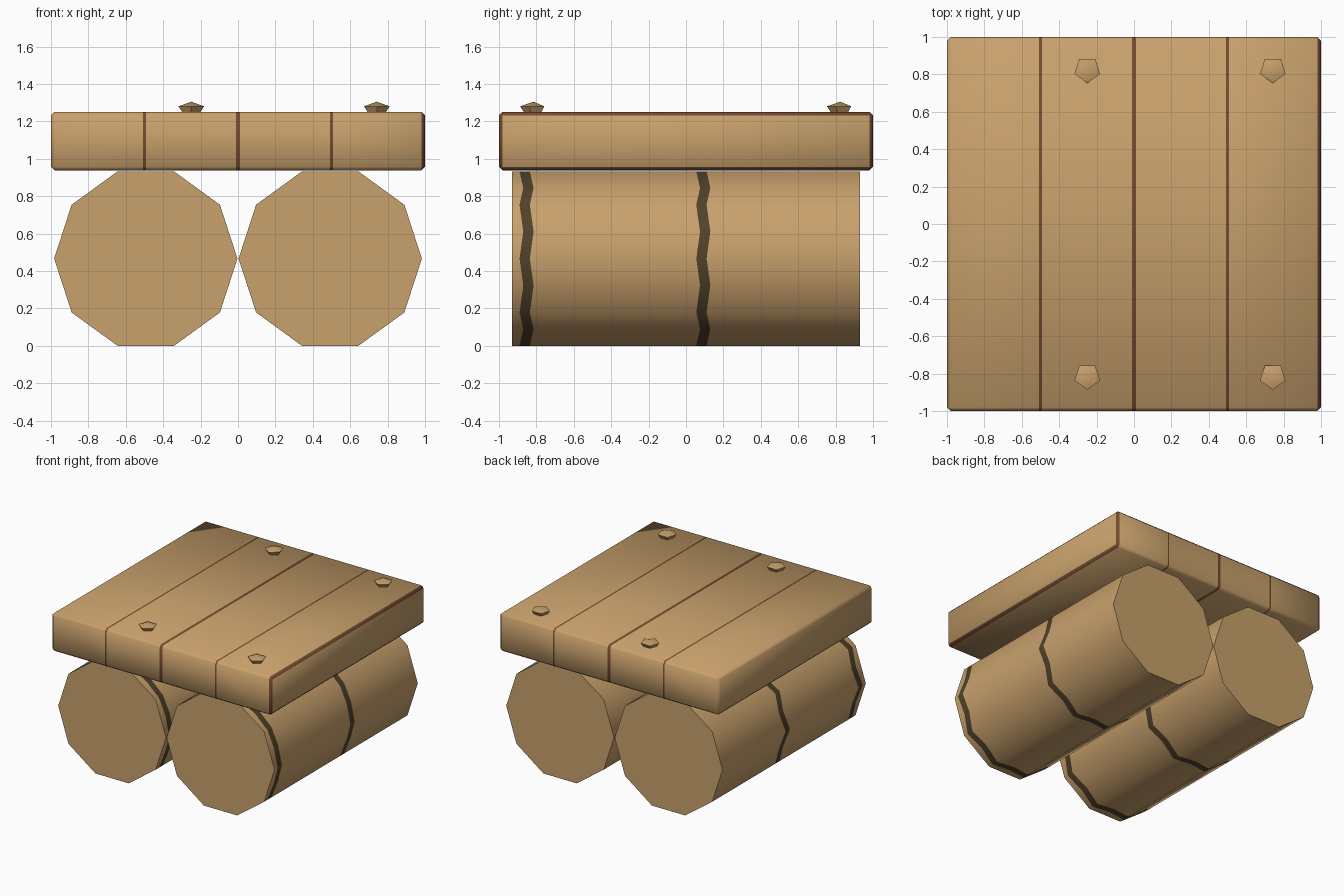
import bpy, bmesh, math
from mathutils import Matrix

if "Cube" in bpy.data.objects:
    bpy.data.objects.remove(bpy.data.objects["Cube"])


def material(name, rgb):
    m = bpy.data.materials.new(name)
    m.diffuse_color = (*rgb, 1)
    m.use_nodes = True
    m.node_tree.nodes["Principled BSDF"].inputs["Base Color"].default_value = m.diffuse_color
    return m


WOOD = material("wood", (0.58, 0.355, 0.15))
SEAM = material("brown seam", (0.17, 0.07, 0.028))
BAND = material("dark band", (0.08, 0.053, 0.024))


def finish(bm, name, mats, angle):
    bmesh.ops.recalc_face_normals(bm, faces=bm.faces)
    me = bpy.data.meshes.new(name)
    bm.to_mesh(me)
    bm.free()
    ob = bpy.data.objects.new(name, me)
    bpy.context.collection.objects.link(ob)
    for m in mats:
        me.materials.append(m)
    bpy.ops.object.select_all(action='DESELECT')
    ob.select_set(True)
    bpy.context.view_layer.objects.active = ob
    bpy.ops.object.shade_smooth_by_angle(angle=math.radians(angle))
    return ob


# Plank deck: bevelled slab with thin seams cut across it
bm = bmesh.new()
bmesh.ops.create_cube(bm, size=1, matrix=Matrix.Translation((0, 0, 1.094)) @ Matrix.Diagonal((2, 2, 0.314, 1)))
bmesh.ops.bevel(bm, geom=bm.edges[:], offset=0.02, segments=1, affect='EDGES')
seams = [(-0.5, 0.007), (0.0, 0.012), (0.5, 0.007)]
for x, w in seams:
    for s in (-1, 1):
        bmesh.ops.bisect_plane(bm, geom=bm.verts[:] + bm.edges[:] + bm.faces[:],
                               plane_co=(x + s * w, 0, 0), plane_no=(1, 0, 0))
bm.normal_update()
for f in bm.faces:
    cx = f.calc_center_median().x
    on_seam = any(abs(cx - x) < w for x, w in seams)
    right_edge = 0.1 < f.normal.x < 0.95
    f.material_index = 1 if on_seam or right_edge else 0
finish(bm, "plank_deck", [WOOD, SEAM], 50)


# Ten-sided logs with two wavy dark bands each
def log(name, cx):
    bm = bmesh.new()
    r, cz, n = 0.49, 0.466, 10
    rows = [(-0.93, 0), (-0.88, 1), (-0.825, 1), (0.065, 1), (0.12, 1), (0.93, 0)]
    rings = []
    for y, wavy in rows:
        ring = []
        for i in range(2 * n):
            a = math.pi * i / n
            # odd points sit in the middle of each flat side
            d = r * (math.cos(math.pi / n) if i % 2 else 1)
            dy = wavy * (0.01 if i % 2 else -0.01)
            ring.append(bm.verts.new((cx + d * math.cos(a), y + dy, cz + d * math.sin(a))))
        rings.append(ring)
    for k in range(len(rings) - 1):
        for i in range(2 * n):
            j = (i + 1) % (2 * n)
            f = bm.faces.new((rings[k][i], rings[k][j], rings[k + 1][j], rings[k + 1][i]))
            f.material_index = 1 if k in (1, 3) else 0
    bm.faces.new(rings[0])
    bm.faces.new(rings[-1])
    finish(bm, name, [WOOD, BAND], 45)


log("left_log", -0.493)
log("right_log", 0.493)


# Five-sided pegs on the deck corners
def peg(name, x, y):
    bm = bmesh.new()
    rings = []
    for rad, z in ((0.045, 1.24), (0.072, 1.28)):
        rings.append([bm.verts.new((x + rad * math.cos(a), y + rad * math.sin(a), z))
                      for a in (math.tau * i / 5 - math.pi / 2 for i in range(5))])
    tip = bm.verts.new((x, y, 1.305))
    for i in range(5):
        j = (i + 1) % 5
        bm.faces.new((rings[0][i], rings[0][j], rings[1][j], rings[1][i]))
        bm.faces.new((rings[1][i], rings[1][j], tip))
    bm.faces.new(rings[0])
    finish(bm, name, [WOOD], 60)


for side, x in (("left", -0.25), ("right", 0.742)):
    for end, y in (("front", -0.815), ("back", 0.825)):
        peg(f"{end}_{side}_peg", x, y)
